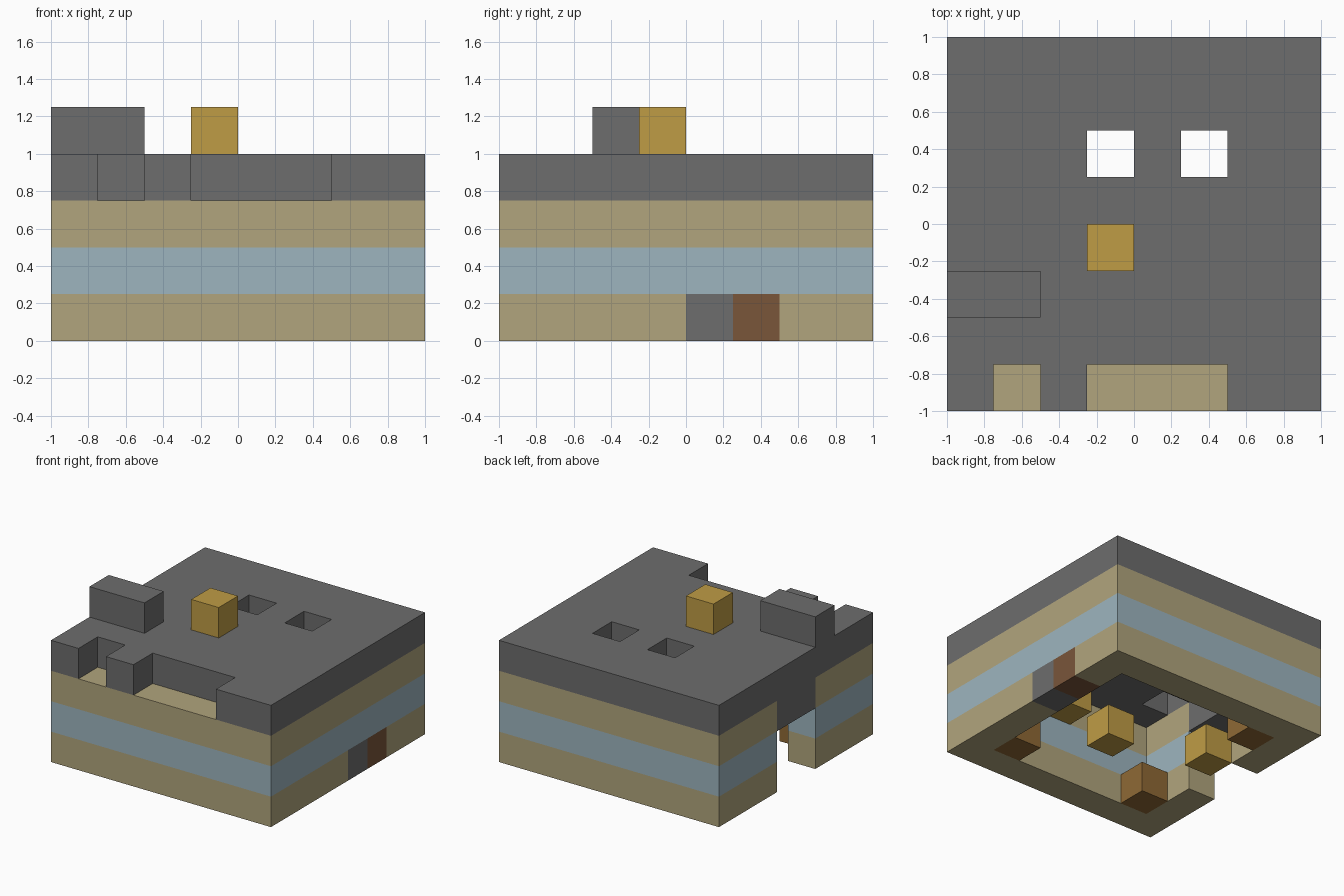
import bpy
import bmesh
from mathutils import Vector

CELL = 0.25
SIDES = [Vector(v) for v in ((1, 0, 0), (-1, 0, 0), (0, 1, 0),
                             (0, -1, 0), (0, 0, 1), (0, 0, -1))]

old = bpy.data.objects.get("Cube")
if old:
    bpy.data.objects.remove(old, do_unlink=True)


def material(name, hex_colour):
    """Flat material from an sRGB hex colour, stored as linear values."""
    def linear(i):
        c = int(hex_colour[i:i + 2], 16) / 255
        return c / 12.92 if c <= 0.04045 else ((c + 0.055) / 1.055) ** 2.4
    colour = (linear(0), linear(2), linear(4), 1)
    mat = bpy.data.materials.new(name)
    mat.use_nodes = True
    mat.diffuse_color = colour
    mat.node_tree.nodes["Principled BSDF"].inputs["Base Color"].default_value = colour
    return mat


stone = material("grey stone", "6d6d6d")
sand = material("sand", "b1a57d")
glass = material("pale blue glass", "9db5bf")
gold = material("gold lamp", "bf9c45")
wood = material("brown door wood", "7a563a")
crate = material("orange brown wood", "8f6935")

grid = {}      # cell -> part name
parts = {}     # part name -> material


def fill(name, mat, lo, hi=None):
    """Fill an inclusive range of cells with a part."""
    hi = hi or lo
    parts[name] = mat
    for x in range(lo[0], hi[0] + 1):
        for y in range(lo[1], hi[1] + 1):
            for z in range(lo[2], hi[2] + 1):
                grid[x, y, z] = name


def carve(lo, hi=None):
    """Empty an inclusive range of cells."""
    hi = hi or lo
    for cell in list(grid):
        if all(a <= c <= b for a, c, b in zip(lo, cell, hi)):
            del grid[cell]


# Hollow walls in three bands
for level, (name, mat) in enumerate((("lower_wall", sand), ("window_band", glass),
                                     ("upper_wall", sand))):
    fill(name, mat, (0, 0, level), (7, 7, level))
carve((1, 1, 0), (6, 6, 2))

# Side entrance with its lintel, and the closed door opposite
carve((0, 3, 0), (0, 4, 1))
fill("entrance_lintel", stone, (0, 3, 2), (0, 4, 2))
fill("door_stone", stone, (7, 4, 0))
fill("door", wood, (7, 5, 0))

# Roof slab with front notches, skylights and a hollow below the chimney
fill("roof", stone, (0, 0, 3), (7, 7, 3))
carve((1, 0, 3))
carve((3, 0, 3), (5, 0, 3))
carve((3, 5, 3))
carve((5, 5, 3))
carve((1, 2, 3))
fill("chimney", stone, (0, 2, 4), (1, 2, 4))

# Lamps
fill("roof_lamp", gold, (3, 3, 4))
fill("ceiling_lamp", gold, (4, 1, 2))
fill("centre_floor_lamp", gold, (4, 3, 0))
fill("entrance_floor_lamp", gold, (1, 4, 0))

# Crates in the room corners
fill("front_right_crate", crate, (1, 1, 0))
fill("front_left_crate", crate, (6, 1, 0))
fill("back_right_crate", crate, (1, 6, 0))


def build(name, mat):
    """Make one object from the exposed faces of a part's cells."""
    bm = bmesh.new()
    for cell in (c for c, part in grid.items() if part == name):
        centre = Vector(cell) + Vector((0.5, 0.5, 0.5))
        for n in SIDES:
            if tuple(int(a + b) for a, b in zip(cell, n)) in grid:
                continue
            u = Vector((n.y, n.z, n.x))
            v = n.cross(u)
            corners = (-u - v, u - v, u + v, v - u)
            points = [centre + (n + c) / 2 for c in corners]
            bm.faces.new([bm.verts.new((p - Vector((4, 4, 0))) * CELL) for p in points])
    bmesh.ops.remove_doubles(bm, verts=bm.verts, dist=0.001)
    mesh = bpy.data.meshes.new(name)
    bm.to_mesh(mesh)
    bm.free()
    mesh.materials.append(mat)
    bpy.context.scene.collection.objects.link(bpy.data.objects.new(name, mesh))


for part_name, part_material in parts.items():
    build(part_name, part_material)
